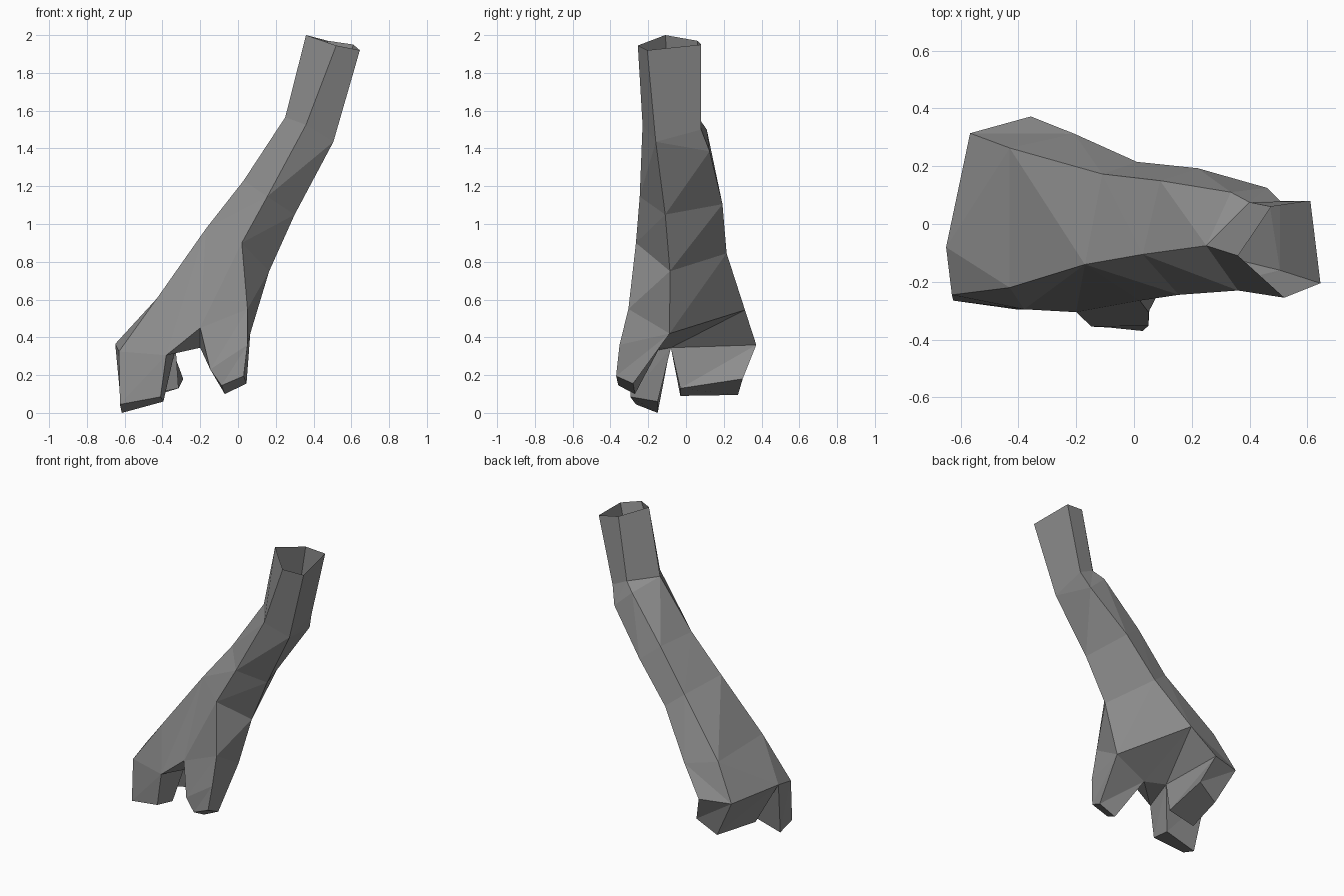
import bpy, bmesh

if "Cube" in bpy.data.objects:
    bpy.data.objects.remove(bpy.data.objects["Cube"])

bm = bmesh.new()
cache = {}


def vert(p):
    if p not in cache:
        cache[p] = bm.verts.new(p)
    return cache[p]


def face(*pts):
    # skips repeated points, so pinched loops collapse to triangles
    vs = list(dict.fromkeys(vert(p) for p in pts))
    if len(vs) >= 3:
        bm.faces.new(vs)


def loft(top, bottom):
    n = len(top)
    for i in range(n):
        j = (i + 1) % n
        face(top[i], bottom[i], top[j])
        face(top[j], bottom[i], bottom[j])


# five-sided cross-sections of the limb: left, front, right, back right, back left
rim = [(.36, -.11, 2), (.52, -.255, 1.945), (.645, -.205, 1.92), (.61, .08, 1.95), (.475, .06, 1.97)]
bend = [(.25, -.075, 1.565), (.36, -.23, 1.525), (.505, -.16, 1.435), (.505, .08, 1.5), (.40, .075, 1.55)]
heel = bend[:3] + [(.46, .125, 1.385), (.335, .11, 1.5)]
upper = [(.03, -.105, 1.23), (.155, -.245, 1.145), (.30, -.11, 1.05), (.22, .193, 1.105), (.09, .15, 1.21)]
middle = [(-.17, -.14, .975), (.02, -.265, .90), (.165, -.085, .75), (.01, .215, .845), (-.11, .173, .94)]
lower = [(-.43, -.22, .605), (.05, -.305, .55), (.065, -.087, .42), (-.206, .312, .545), (-.43, .263, .595)]

# shaft, open at the top
for i in range(5):
    j = (i + 1) % 5
    face(rim[i], bend[i], bend[j], rim[j])
loft(bend, heel)
loft(heel, upper)
loft(upper, middle)

# lower shaft: front panel is left out, it runs on into the toes
A4, B4, C4, D4, E4 = middle
A5, B5, C5, D5, E5 = lower
for a, b, c, d in ((B4, C4, B5, C5), (C4, D4, C5, D5), (D4, E4, D5, E5), (E4, A4, E5, A5)):
    face(a, c, b)
    face(b, c, d)

# palm corners and the crotches between the toes
A6, W = (-.63, -.245, .325), (-.65, -.08, .365)
E6, D6 = (-.567, .314, .36), (-.357, .372, .36)
F, P = (-.38, -.295, .305), (-.33, -.08, .345)
S, Q = (-.20, -.305, .45), (-.20, -.14, .345)
for f in ((A4, S, B4), (B4, S, B5), (A4, F, S), (A4, A5, F), (A5, A6, F),
          (A5, W, A6), (A5, E5, W), (E5, E6, W), (D5, E6, E5), (D5, D6, E6),
          (F, P, Q), (F, Q, S), (C5, Q, D5), (Q, P, D5), (P, D6, D5)):
    face(*f)


def toe(root, tip):
    loft(root, tip)
    face(*reversed(tip))


# front left toe
toe([A6, F, P, W],
    [(-.625, -.265, .045), (-.41, -.295, .085), (-.395, -.15, .06), (-.615, -.15, 0)])
# back toe
toe([W, P, D6, E6],
    [(-.51, -.03, .09), (-.315, -.03, .13), (-.29, .30, .18), (-.43, .275, .095)])
# front right toe, with a knuckle on its front side
knuckle = [(-.147, -.355, .23), (.05, -.352, .36), C5, Q]
loft([S, B5, C5, Q], knuckle)
toe(knuckle, [(-.087, -.358, .145), (.03, -.37, .195), (.045, -.28, .155), (-.07, -.27, .10)])

bmesh.ops.recalc_face_normals(bm, faces=bm.faces[:])
mesh = bpy.data.meshes.new("clawed_limb")
bm.to_mesh(mesh)
bm.free()

# dark grey skin
skin = bpy.data.materials.new("dark_grey")
skin.diffuse_color = (.27, .27, .27, 1)
skin.use_nodes = True
skin.node_tree.nodes["Principled BSDF"].inputs["Base Color"].default_value = skin.diffuse_color
mesh.materials.append(skin)
bpy.context.collection.objects.link(bpy.data.objects.new("clawed_limb", mesh))
